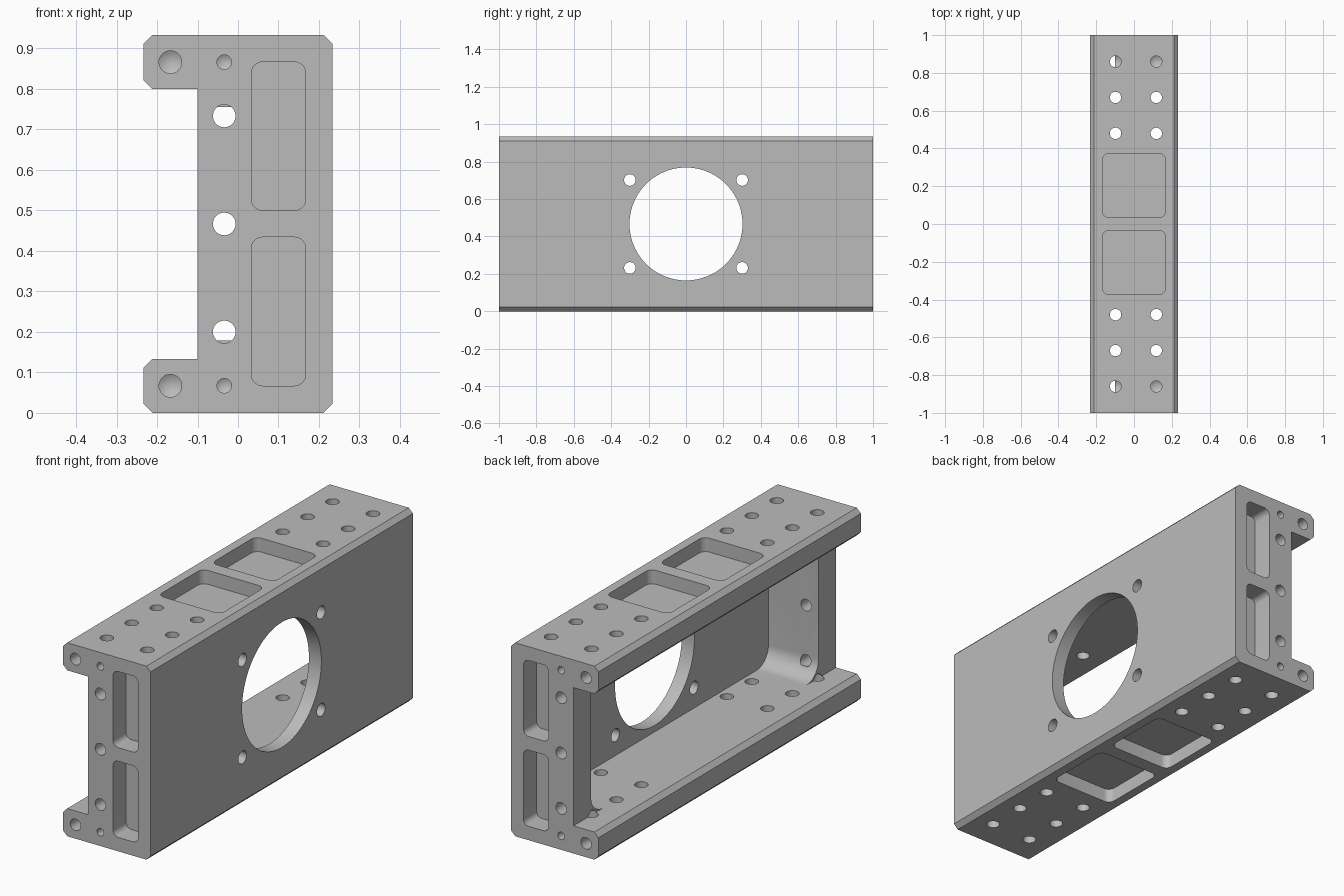
import bpy, bmesh, math

if "Cube" in bpy.data.objects:
    bpy.data.objects.remove(bpy.data.objects["Cube"], do_unlink=True)

W, L, H = 0.2333, 1.0, 0.9333      # half width, half length, height
RAIL, C = 0.1333, 0.022            # rail thickness, chamfer
MID = H / 2

grey = bpy.data.materials.new("machined_grey")
grey.use_nodes = True
colour = (0.5, 0.5, 0.5, 1)
grey.diffuse_color = colour
grey.node_tree.nodes["Principled BSDF"].inputs["Base Color"].default_value = colour


def place(axis, u, v, w):
    return {"x": (w, u, v), "y": (u, w, v), "z": (u, v, w)}[axis]


def prism(name, points, axis, lo, hi, tip=None):
    """Extrude a 2D outline along an axis; an optional tip makes a conical end."""
    bm = bmesh.new()
    a = [bm.verts.new(place(axis, u, v, lo)) for u, v in points]
    b = [bm.verts.new(place(axis, u, v, hi)) for u, v in points]
    n = len(points)
    bm.faces.new(a)
    if tip is None:
        bm.faces.new(b)
    else:
        apex = bm.verts.new(place(axis, *tip))
    for i in range(n):
        j = (i + 1) % n
        bm.faces.new((a[i], a[j], b[j], b[i]))
        if tip is not None:
            bm.faces.new((b[i], b[j], apex))
    bmesh.ops.recalc_face_normals(bm, faces=bm.faces)
    mesh = bpy.data.meshes.new(name)
    bm.to_mesh(mesh)
    bm.free()
    mesh.materials.append(grey)
    ob = bpy.data.objects.new(name, mesh)
    bpy.context.collection.objects.link(ob)
    return ob


def circle(u, v, r, n=32):
    return [(u + r * math.cos(math.tau * i / n), v + r * math.sin(math.tau * i / n))
            for i in range(n)]


def rounded(u0, u1, v0, v1, r, n=8):
    pts = []
    for k in range(4):
        for i in range(n + 1):
            t = math.pi / 2 * (k + i / n)
            c, s = math.cos(t), math.sin(t)
            u = u1 - r * (1 - c) if k in (0, 3) else u0 + r * (1 + c)
            v = v1 - r * (1 - s) if k < 2 else v0 + r * (1 + s)
            pts.append((u, v))
    return pts


def cut(cutter):
    cutter.hide_render = True
    mod = body.modifiers.new("cut", "BOOLEAN")
    mod.operation, mod.solver, mod.object = "DIFFERENCE", "EXACT", cutter
    bpy.context.view_layer.objects.active = body
    bpy.ops.object.modifier_apply(modifier=mod.name)
    mesh = cutter.data
    bpy.data.objects.remove(cutter, do_unlink=True)
    bpy.data.meshes.remove(mesh)


def drill(axis, u, v, r, face, sign, depth, cone=True):
    """Blind hole entering from a face; sign points out of the material."""
    end = face - sign * depth
    tip = (u, v, end - sign * 0.6 * r) if cone else None
    cut(prism("drill", circle(u, v, r), axis, face + sign * 0.05, end, tip))


# Channel body: chamfered C profile
top = H - RAIL
outline = [(W - C, 0), (W, C), (W, H - C), (W - C, H),
           (C - W, H), (-W, H - C), (-W, top + C), (C - W, top),
           (-0.1, top), (-0.1, RAIL), (C - W, RAIL), (-W, RAIL - C),
           (-W, C), (C - W, 0)]
body = prism("bracket_body", outline, "y", -L, L)

# Main cavity, leaving the side plate and both end walls
cut(prism("cavity", rounded(-0.867, 0.867, RAIL, top, 0.09, 12), "x", -0.15, 0.167))

# Large opening and four fixing holes in the side plate
cut(prism("opening", circle(0, MID, 0.302, 96), "x", 0.1, 0.3))
for y in (-0.3, 0.3):
    for z in (MID - 0.235, MID + 0.235):
        cut(prism("plate_hole", circle(y, z, 0.031), "x", 0.1, 0.3))

# Rails: shallow pockets and rows of holes, both ends
for s in (-1, 1):
    y0, y1 = sorted((s * 0.035, s * 0.372))
    pocket = rounded(-0.167, 0.167, y0, y1, 0.033)
    cut(prism("top_pocket", pocket, "z", H - 0.067, H + 0.1))
    cut(prism("bottom_pocket", pocket, "z", -0.1, 0.067))
    for x in (-0.098, 0.118):
        for y in (0.48, 0.67):
            cut(prism("rail_hole", circle(x, s * y, 0.03), "z", -0.1, H + 0.1))
        drill("z", x, s * 0.86, 0.03, H, 1, 0.14)
        drill("z", x, s * 0.86, 0.03, 0, -1, 0.14)

# End faces: lightening pockets, wall holes and tapped holes
for s in (-1, 1):
    for z0, z1 in ((0.067, 0.434), (0.5, 0.867)):
        lo, hi = sorted((s * 0.9, s * 1.1))
        cut(prism("end_pocket", rounded(0.033, 0.167, z0, z1, 0.028), "y", lo, hi))
    for z in (0.2, MID, H - 0.2):
        drill("y", -0.034, z, 0.028, s * L, s, 0.145, cone=False)
    for z in (0.067, H - 0.067):
        drill("y", -0.167, z, 0.028, s * L, s, 0.35)
        drill("y", -0.034, z, 0.018, s * L, s, 0.3)

# Smooth the hole walls, keep machined edges crisp
bpy.ops.object.select_all(action="DESELECT")
body.select_set(True)
bpy.context.view_layer.objects.active = body
bpy.ops.object.shade_smooth_by_angle(angle=math.radians(25))
